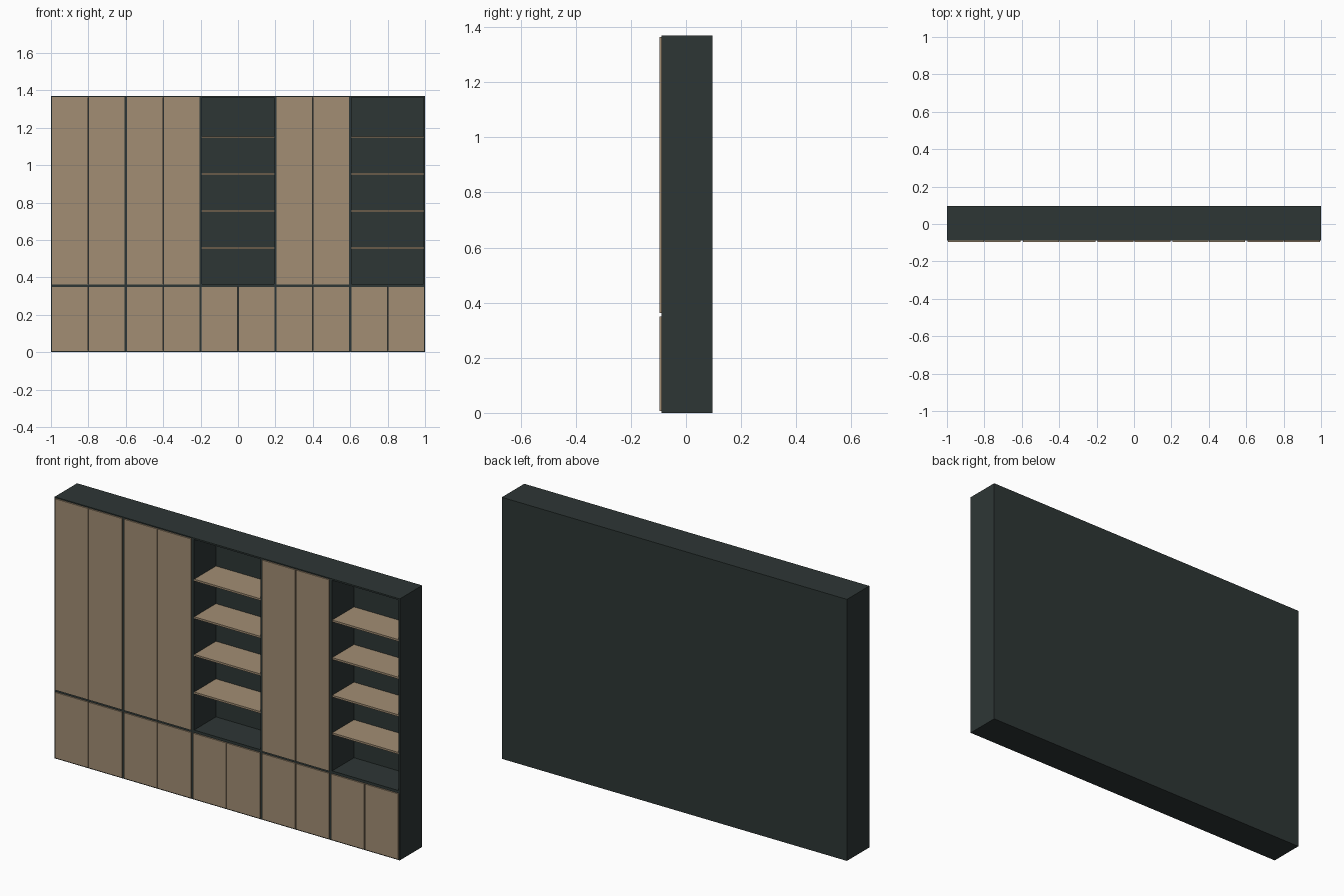
import bpy

if "Cube" in bpy.data.objects:
    bpy.data.objects.remove(bpy.data.objects["Cube"])


def material(name, color):
    m = bpy.data.materials.new(name)
    m.diffuse_color = (*color, 1)
    m.use_nodes = True
    m.node_tree.nodes["Principled BSDF"].inputs["Base Color"].default_value = m.diffuse_color
    return m


WOOD = material("light wood", (0.36, 0.27, 0.175))
DARK = material("dark green grey", (0.027, 0.037, 0.036))

H, SPLIT = 1.37, 0.356        # total height, top of base cabinets
FRONT, BACK = -0.089, 0.096   # carcass depth range
T = 0.008                     # panel thickness
DOOR = 0.007                  # door thickness
UNIT = 0.4


def box(name, x, y, z, mat):
    """Box from (min, max) ranges."""
    bpy.ops.mesh.primitive_cube_add(size=1, location=[sum(r) / 2 for r in (x, y, z)])
    o = bpy.context.object
    o.name = name
    o.scale = [r[1] - r[0] for r in (x, y, z)]
    bpy.ops.object.transform_apply(location=False, rotation=False, scale=True)
    o.data.materials.append(mat)


def cabinet(name, x0, x1, z0, z1):
    """Open-fronted carcass."""
    depth = (FRONT, BACK)
    inner = (x0 + T, x1 - T)
    box(name + "_left_side", (x0, x0 + T), depth, (z0, z1), DARK)
    box(name + "_right_side", (x1 - T, x1), depth, (z0, z1), DARK)
    box(name + "_bottom", inner, depth, (z0, z0 + T), DARK)
    box(name + "_top", inner, depth, (z1 - T, z1), DARK)
    box(name + "_back", inner, (BACK - 0.004, BACK), (z0 + T, z1 - T), DARK)


def door_pair(name, x0, x1, z0, z1):
    """Two door panels with a narrow gap between them."""
    mid = (x0 + x1) / 2
    y = (FRONT - DOOR, FRONT)
    z = (z0 + 0.006, z1 - 0.006)
    box(name + "_left_door", (x0 + 0.006, mid - 0.002), y, z, WOOD)
    box(name + "_right_door", (mid + 0.002, x1 - 0.006), y, z, WOOD)


for i in range(5):
    x0 = -1 + i * UNIT
    x1 = x0 + UNIT
    # base cabinet with doors
    cabinet(f"base_{i}", x0, x1, 0, SPLIT)
    door_pair(f"base_{i}", x0, x1, 0, SPLIT)
    # tall cabinet, either open shelving or with doors
    cabinet(f"tall_{i}", x0, x1, SPLIT, H)
    if i in (2, 4):
        for k in range(4):
            z = 0.558 + k * 0.197
            box(f"shelf_{i}_{k}", (x0 + T, x1 - T), (FRONT + 0.001, BACK - 0.004),
                (z - 0.005, z + 0.005), WOOD)
    else:
        door_pair(f"tall_{i}", x0, x1, SPLIT, H)
